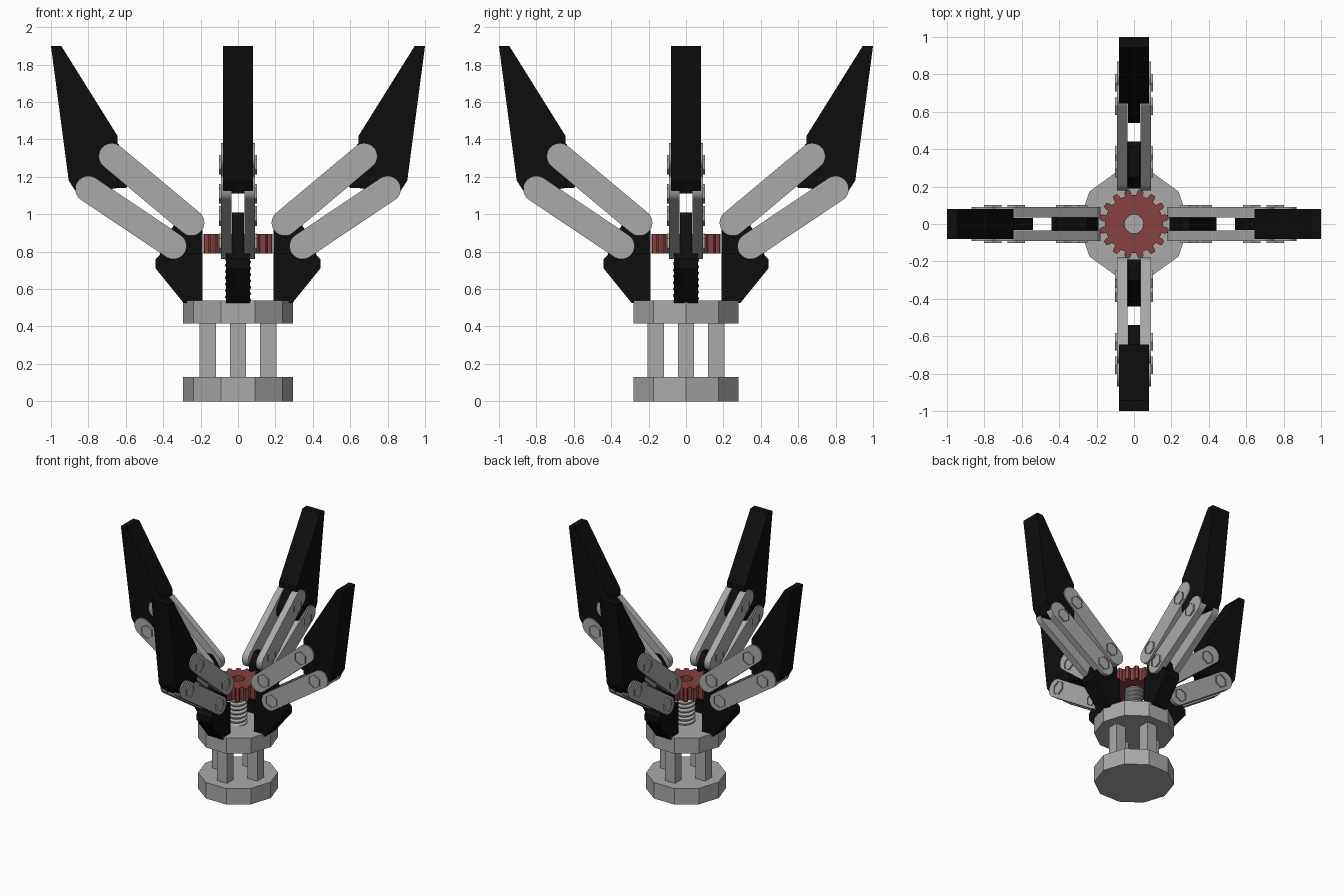
import bpy, bmesh
from math import pi, cos, sin, atan2
from mathutils import Matrix, Vector

if "Cube" in bpy.data.objects:
    bpy.data.objects.remove(bpy.data.objects["Cube"])


def material(name, color):
    m = bpy.data.materials.new(name)
    m.diffuse_color = (*color, 1)
    m.use_nodes = True
    m.node_tree.nodes["Principled BSDF"].inputs["Base Color"].default_value = m.diffuse_color
    return m


GREY = material("grey metal", (0.40, 0.40, 0.40))
BLACK = material("black plastic", (0.004, 0.004, 0.004))
RED = material("dark red", (0.24, 0.052, 0.052))


def finish(bm, name, mat, turn=0.0):
    bmesh.ops.recalc_face_normals(bm, faces=bm.faces)
    bm.transform(Matrix.Rotation(turn, 4, 'Z'))
    me = bpy.data.meshes.new(name)
    bm.to_mesh(me)
    bm.free()
    me.materials.append(mat)
    ob = bpy.data.objects.new(name, me)
    bpy.context.collection.objects.link(ob)
    return ob


def add_prism(bm, outline, lo, hi, side=False):
    """Extrude an outline along z, or along y when side is True."""
    place = (lambda a, b, d: (a, d, b)) if side else (lambda a, b, d: (a, b, d))
    bottom = [bm.verts.new(place(a, b, lo)) for a, b in outline]
    top = [bm.verts.new(place(a, b, hi)) for a, b in outline]
    bm.faces.new(bottom)
    cap = bm.faces.new(top)
    n = len(outline)
    for i in range(n):
        j = (i + 1) % n
        bm.faces.new((bottom[i], bottom[j], top[j], top[i]))
    return cap


def ring(r, n, cx=0.0, cy=0.0, phase=0.0):
    return [(cx + r * cos(phase + 2 * pi * i / n), cy + r * sin(phase + 2 * pi * i / n))
            for i in range(n)]


def capsule(p, q, r, n=20):
    """Rounded bar outline from p to q."""
    a = atan2(q[1] - p[1], q[0] - p[0])
    pts = []
    for c, start in ((q, a - pi / 2), (p, a + pi / 2)):
        pts += [(c[0] + r * cos(start + pi * i / n), c[1] + r * sin(start + pi * i / n))
                for i in range(n + 1)]
    return pts


# Ten-sided base plates
for name, lo, hi in (("lower_plate", 0, 0.13), ("upper_plate", 0.415, 0.54)):
    bm = bmesh.new()
    add_prism(bm, ring(0.295, 10), lo, hi)
    finish(bm, name, GREY)

# Square posts between the plates
for k in range(4):
    bm = bmesh.new()
    add_prism(bm, [(0.118, -0.044), (0.205, -0.044), (0.205, 0.044), (0.118, 0.044)], 0.12, 0.42)
    finish(bm, "post", GREY, k * pi / 2)

# Screw core with a socket in its top
bm = bmesh.new()
cap = add_prism(bm, ring(0.052, 24), 0.5, 0.85)
bmesh.ops.inset_individual(bm, faces=[cap], thickness=0.028)
bmesh.ops.translate(bm, verts=cap.verts, vec=(0, 0, -0.03))
finish(bm, "screw_core", GREY)

# Helical screw thread
bm = bmesh.new()
pitch, turns = 0.034, 9
vs = [bm.verts.new((r, 0, 0.49 + z)) for r, z in
      ((0.05, 0), (0.07, pitch * 0.35), (0.07, pitch * 0.65), (0.05, pitch))]
es = [bm.edges.new((vs[i], vs[i + 1])) for i in range(3)]
bmesh.ops.spin(bm, geom=vs + es, cent=(0, 0, 0), axis=(0, 0, 1), angle=2 * pi * turns,
               steps=20 * turns, dvec=Vector((0, 0, pitch / 20)))
finish(bm, "screw_thread", GREY)

# Gear with a round bore
teeth = 16
outer = []
for t in range(teeth):
    for f, r in ((-0.30, 0.155), (-0.25, 0.175), (-0.15, 0.186),
                 (0.15, 0.186), (0.25, 0.175), (0.30, 0.155)):
        a = 2 * pi * (t + 0.5 + f) / teeth
        outer.append((r * cos(a), r * sin(a)))
inner = ring(0.05, len(outer), phase=atan2(outer[0][1], outer[0][0]))
bm = bmesh.new()
n = len(outer)
loops = [[bm.verts.new((x, y, z)) for x, y in pts]
         for pts, z in ((outer, 0.79), (outer, 0.895), (inner, 0.895), (inner, 0.79))]
for s in range(4):
    a, b = loops[s], loops[(s + 1) % 4]
    for i in range(n):
        j = (i + 1) % n
        bm.faces.new((a[i], a[j], b[j], b[i]))
finish(bm, "gear", RED)

# Arm outlines in the radial plane
bracket_foot = [(0.19, 0.525), (0.29, 0.525), (0.44, 0.71), (0.44, 0.76), (0.41, 0.79), (0.19, 0.79)]
bracket_tongue = [(0.19, 0.78), (0.42, 0.78), (0.40, 0.85), (0.30, 1.01), (0.25, 1.01), (0.19, 0.93)]
finger_body = [(1.0, 1.9), (0.945, 1.9), (0.645, 1.42), (0.645, 1.14), (0.86, 1.11), (0.905, 1.18)]
finger_tongue = [(0.66, 1.40), (0.54, 1.25), (0.54, 1.20), (0.60, 1.14), (0.66, 1.14)]
links = {"upper_link": ((0.25, 0.955), (0.675, 1.31)), "lower_link": ((0.345, 0.83), (0.80, 1.135))}
bolts = [(0.295, 0.99), (0.63, 1.265), (0.37, 0.845), (0.755, 1.11)]

for k in range(4):
    turn = k * pi / 2
    # Bracket: wide foot and narrow tongue
    bm = bmesh.new()
    add_prism(bm, bracket_foot, -0.065, 0.065, True)
    add_prism(bm, bracket_tongue, -0.033, 0.033, True)
    finish(bm, "bracket", BLACK, turn)
    # Finger: wide claw and narrow tongue
    bm = bmesh.new()
    add_prism(bm, finger_body, -0.08, 0.08, True)
    add_prism(bm, finger_tongue, -0.033, 0.033, True)
    finish(bm, "finger", BLACK, turn)
    for s in (-1, 1):
        # Rounded link bars
        for name, (p, q) in links.items():
            bm = bmesh.new()
            add_prism(bm, capsule(p, q, 0.07), s * 0.036, s * 0.09, True)
            finish(bm, name, GREY, turn)
        # Hexagonal bolt heads with sockets
        for x, z in bolts:
            bm = bmesh.new()
            cap = add_prism(bm, ring(0.053, 6, x, z, pi / 6), s * 0.085, s * 0.101, True)
            bmesh.ops.inset_individual(bm, faces=[cap], thickness=0.018)
            bmesh.ops.translate(bm, verts=cap.verts, vec=(0, -s * 0.008, 0))
            finish(bm, "bolt", GREY, turn)
